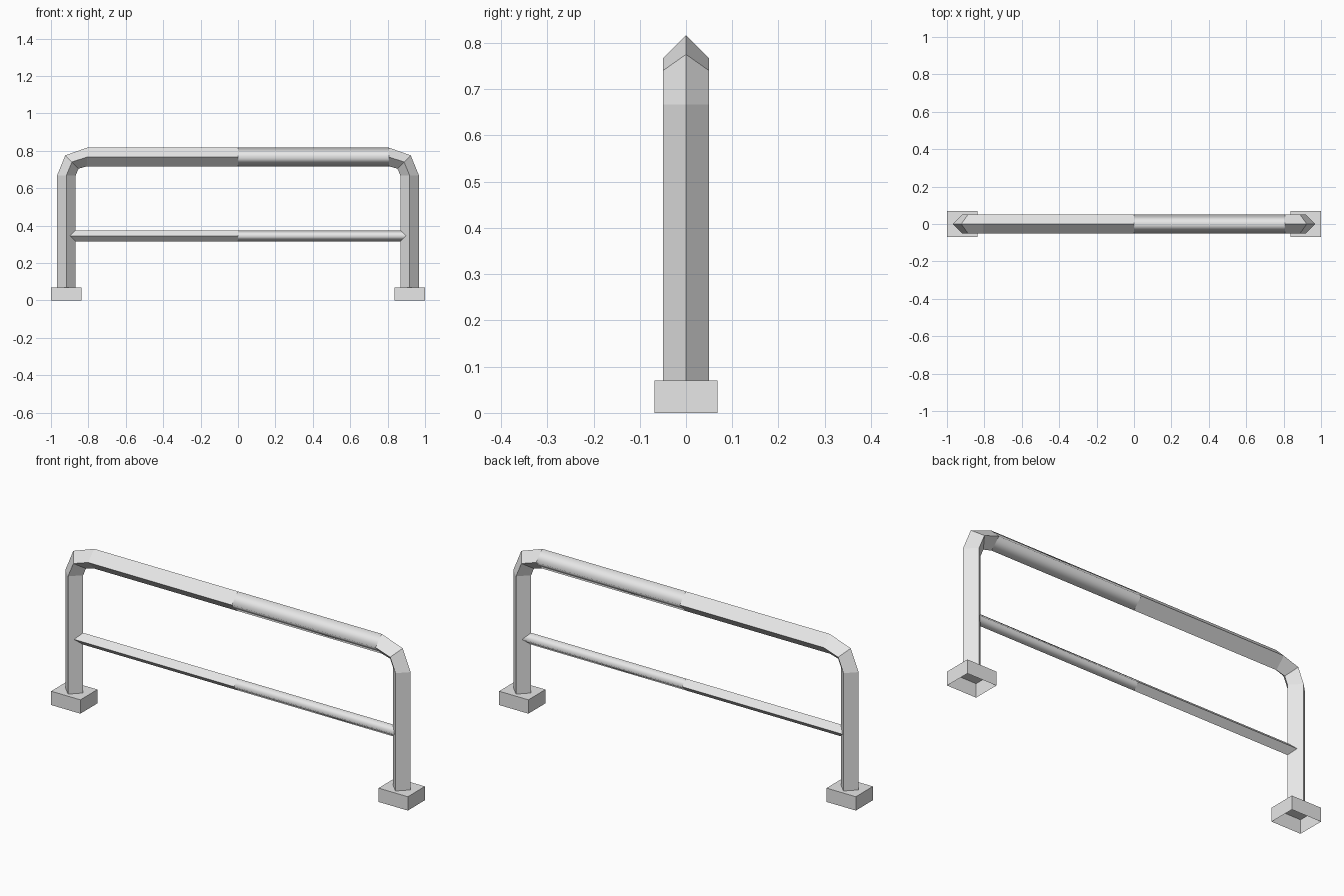
import bpy
import bmesh
from mathutils import Vector, Matrix

cube = bpy.data.objects.get("Cube")
if cube:
    bpy.data.objects.remove(cube, do_unlink=True)

POST_X = 0.918      # post centre
BASE_H = 0.07       # height of the feet
POST_TOP = 0.667    # where the bend starts
BAR_X = 0.806       # where the bend ends
BAR_Z = 0.767       # top bar centre
RAIL_Z = 0.345      # middle rail centre
R = 0.05

metal = bpy.data.materials.new("grey metal")
metal.use_nodes = True
metal.diffuse_color = (0.8, 0.8, 0.8, 1)
metal.node_tree.nodes["Principled BSDF"].inputs["Base Color"].default_value = (0.8, 0.8, 0.8, 1)


def finish(bm, name):
    mesh = bpy.data.meshes.new(name)
    bm.to_mesh(mesh)
    bm.free()
    mesh.materials.append(metal)
    obj = bpy.data.objects.new(name, mesh)
    bpy.context.scene.collection.objects.link(obj)
    return obj


def diamond_tube(name, stations, r):
    """Four-sided tube through (x, z, outward direction, smooth next span)."""
    bm = bmesh.new()
    previous, smooth = None, False
    for x, z, out, smooth_next in stations:
        centre = Vector((x, 0, z))
        side = Vector((0, -r, 0))
        away = Vector((out[0], 0, out[1])).normalized() * r
        ring = [bm.verts.new(centre + d) for d in (away, side, -away, -side)]
        if previous:
            for i in range(4):
                j = (i + 1) % 4
                face = bm.faces.new((previous[i], previous[j], ring[j], ring[i]))
                face.smooth = smooth
        previous, smooth = ring, smooth_next
    return finish(bm, name)


# Bent frame: two posts, two bends and the top bar, rounded shading on one half
half = [
    (-POST_X, BASE_H, (-1, 0)),
    (-POST_X, POST_TOP, (-1, 0)),
    (-0.888, 0.74, (-1, 1)),
    (-BAR_X, BAR_Z, (0, 1)),
]
path = [(x, z, o, False) for x, z, o in half]
path.append((0, BAR_Z, (0, 1), True))
path += [(-x, z, (-o[0], o[1]), False) for x, z, o in reversed(half)]
diamond_tube("bent_frame", path, R)

# Middle rail running into the posts
up = (0, 1)
diamond_tube("middle_rail", [(-POST_X, RAIL_Z, up, False), (0, RAIL_Z, up, True),
                             (POST_X, RAIL_Z, up, False)], 0.03)

# Hollow feet, open underneath
for name, sign in (("left_foot", 1), ("right_foot", -1)):
    bm = bmesh.new()
    place = Matrix.Translation((sign * POST_X, 0, BASE_H / 2)) @ Matrix.Diagonal((0.164, 0.137, BASE_H, 1))
    bmesh.ops.create_cube(bm, size=1, matrix=place)
    bm.normal_update()
    bottom = [f for f in bm.faces if f.normal.z < -0.5]
    bmesh.ops.delete(bm, geom=bottom, context='FACES_ONLY')
    finish(bm, name)
